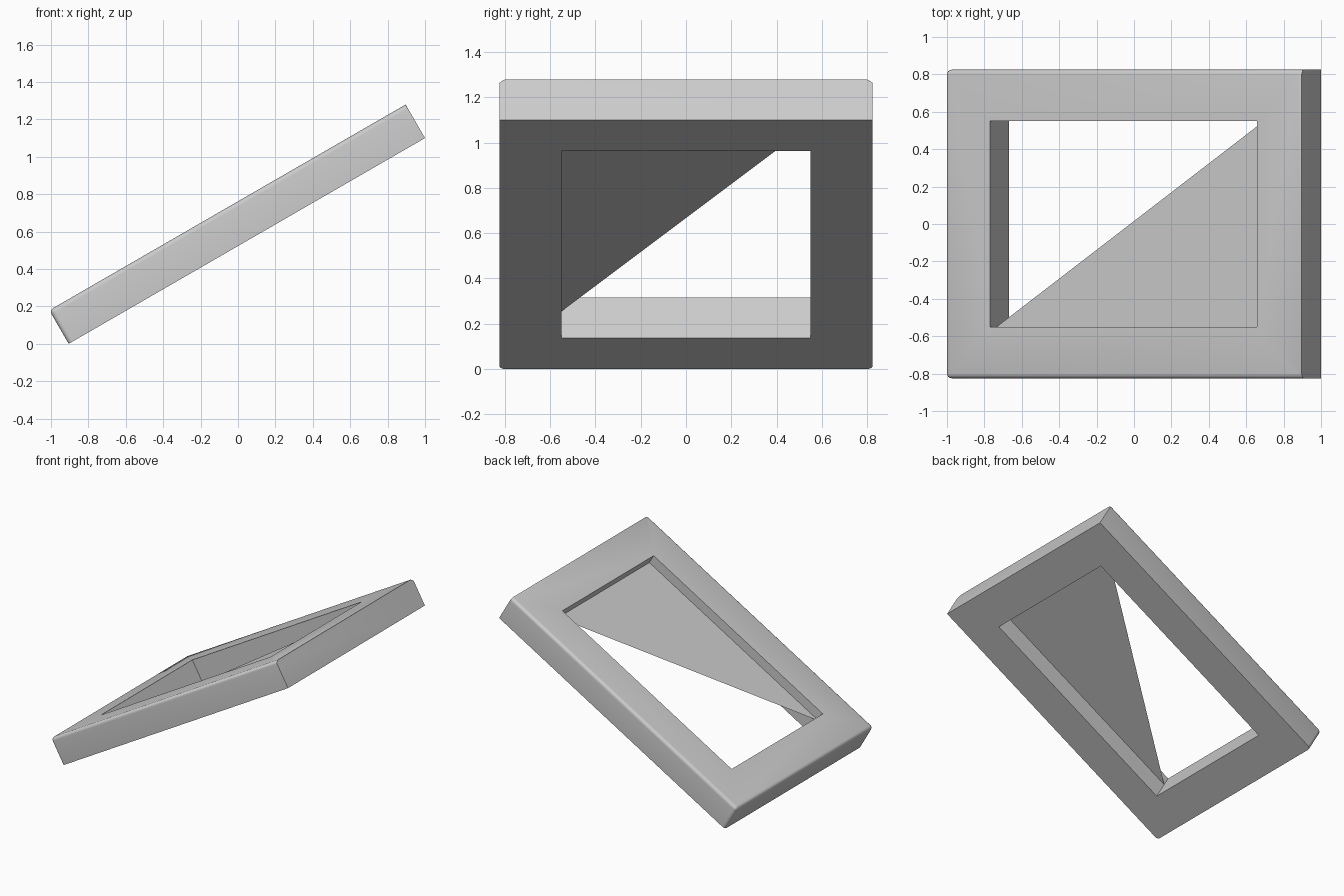
import bpy, bmesh, math
from mathutils import Matrix

if "Cube" in bpy.data.objects:
    bpy.data.objects.remove(bpy.data.objects["Cube"], do_unlink=True)

LENGTH, WIDTH, THICK = 2.2, 1.65, 0.207
BORDER, ROUND = 0.275, 0.025
PANEL_DEPTH = 0.072
TILT = math.radians(30)

grey = bpy.data.materials.new("light_grey")
grey.use_nodes = True
colour = (0.6, 0.6, 0.6, 1)
grey.diffuse_color = colour
grey.node_tree.nodes["Principled BSDF"].inputs["Base Color"].default_value = colour

# Tilt that lifts the +x end and rests the low edge on the ground
centre_z = (LENGTH * math.sin(TILT) + THICK * math.cos(TILT)) / 2
placement = Matrix.Translation((-0.0045, 0, centre_z)) @ Matrix.Rotation(-TILT, 4, 'Y')


def add_object(name, bm):
    mesh = bpy.data.meshes.new(name)
    bm.to_mesh(mesh)
    bm.free()
    mesh.transform(placement)
    mesh.materials.append(grey)
    obj = bpy.data.objects.new(name, mesh)
    bpy.context.collection.objects.link(obj)
    return obj


def ring(bm, inset, z):
    hx, hy = LENGTH / 2 - inset, WIDTH / 2 - inset
    return [bm.verts.new((sx * hx, sy * hy, z))
            for sx, sy in ((-1, -1), (1, -1), (1, 1), (-1, 1))]


# Frame: four rings joined into a closed rectangular loop
bm = bmesh.new()
half = THICK / 2
rings = [ring(bm, 0, -half), ring(bm, 0, half),
         ring(bm, BORDER, half), ring(bm, BORDER, -half)]
for a, b in zip(rings, rings[1:] + rings[:1]):
    for i in range(4):
        j = (i + 1) % 4
        bm.faces.new((a[i], a[j], b[j], b[i]))
bmesh.ops.recalc_face_normals(bm, faces=bm.faces)

# Round the long top edges and the low end; the high end stays sharp
outer = set(rings[0] + rings[1])
rounded = []
for e in bm.edges:
    v, w = e.verts
    if v not in outer or w not in outer:
        continue
    on_top = v.co.z > 0 and w.co.z > 0
    at_low = v.co.x < 0 and w.co.x < 0
    at_high = v.co.x > 0 and w.co.x > 0
    upright = v.co.z * w.co.z < 0
    if (on_top and not at_high) or (upright and at_low):
        rounded.append(e)
bmesh.ops.bevel(bm, geom=rounded, offset=ROUND, segments=4, profile=0.5,
                affect='EDGES', clamp_overlap=True)
frame = add_object("frame", bm)

# Panel: triangular half of the opening, set below the top face
bm = bmesh.new()
corners = ring(bm, BORDER, half - PANEL_DEPTH)
bm.faces.new(corners[:3])
bm.verts.remove(corners[3])
add_object("triangular_panel", bm)

# Smooth only the rounded edges
bpy.ops.object.select_all(action='DESELECT')
frame.select_set(True)
bpy.context.view_layer.objects.active = frame
bpy.ops.object.shade_smooth_by_angle(angle=math.radians(30))
